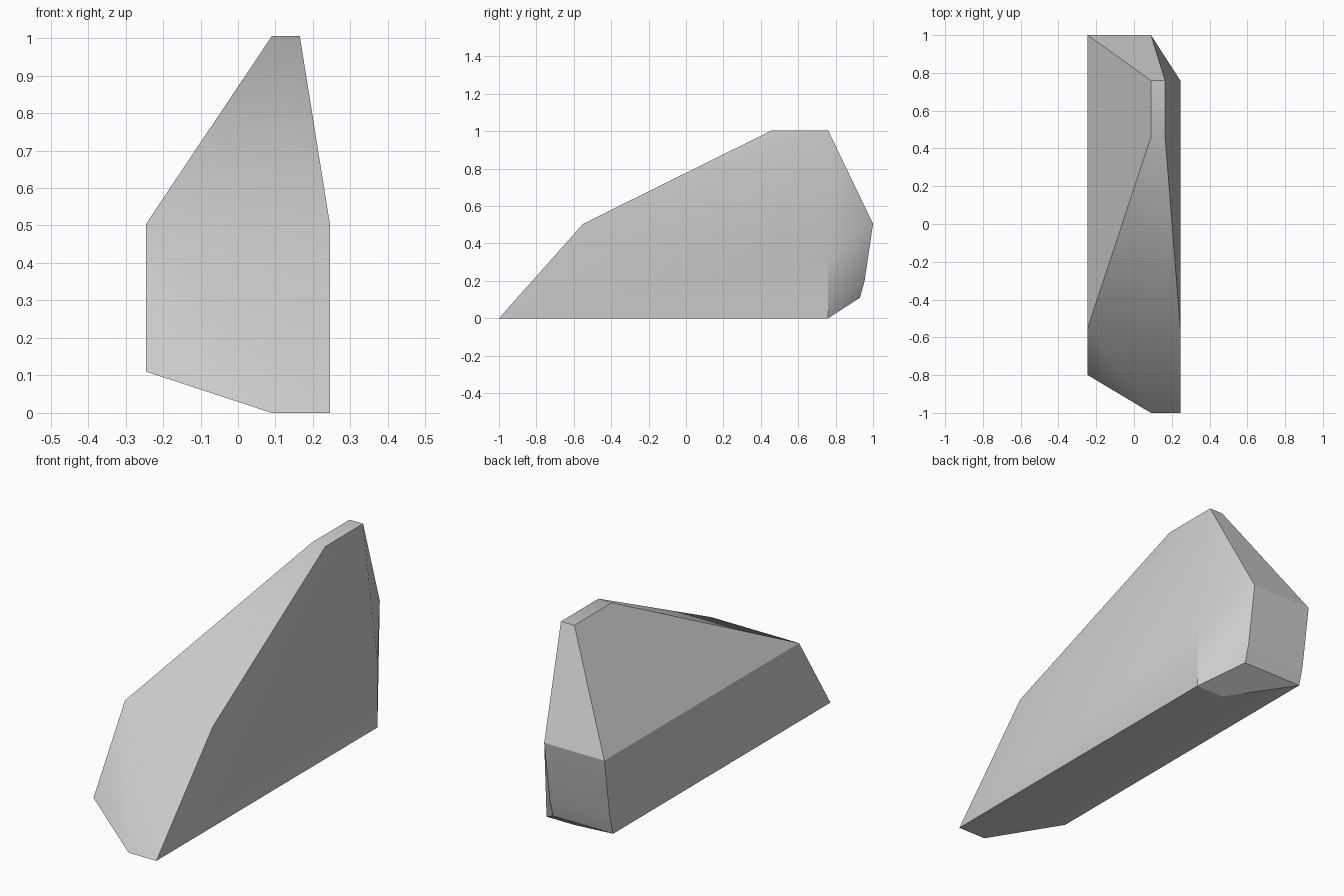
import bpy
import bmesh
import math

default_cube = bpy.data.objects.get("Cube")
if default_cube:
    bpy.data.objects.remove(default_cube, do_unlink=True)

# Material
grey = bpy.data.materials.new("light_grey")
grey.use_nodes = True
colour = (0.6, 0.6, 0.6, 1.0)
grey.diffuse_color = colour
grey.node_tree.nodes["Principled BSDF"].inputs["Base Color"].default_value = colour

# Main planes of the block
left, right, ridge, inner = 0.245, -0.245, 0.165, 0.09
front, brow, top_front, shoulder, back = -1.0, -0.55, 0.46, 0.76, 1.0
top, waist, low = 1.005, 0.505, 0.11

bm = bmesh.new()


def add_points(xs, yzs):
    for x in xs:
        for y, z in yzs:
            bm.verts.new((x, y, z))


# Narrow flat top
add_points((inner, ridge), ((top_front, top), (shoulder, top)))
# Flat base strip
add_points((left, inner), ((front, 0), (shoulder, 0)))
# Sloping brow and chamfered left rear corner
add_points((left, right), ((brow, waist),))
add_points((left,), ((shoulder, 0.33),))
# Undercut right front corner
add_points((right,), ((-0.8, low),))
# Slightly tucked back panel
add_points((inner, right), ((back, waist), (0.955, 0.2), (0.93, low)))

# Skin the facets and remove needless diagonals
bmesh.ops.convex_hull(bm, input=bm.verts[:])
bmesh.ops.dissolve_limit(bm, angle_limit=math.radians(1), verts=bm.verts[:], edges=bm.edges[:])
bmesh.ops.recalc_face_normals(bm, faces=bm.faces[:])

mesh = bpy.data.meshes.new("faceted_block")
bm.to_mesh(mesh)
bm.free()
mesh.materials.append(grey)
block = bpy.data.objects.new("faceted_block", mesh)
bpy.context.collection.objects.link(block)

# Soften only the shallow creases
bpy.ops.object.select_all(action="DESELECT")
block.select_set(True)
bpy.context.view_layer.objects.active = block
bpy.ops.object.shade_smooth_by_angle(angle=math.radians(30))
